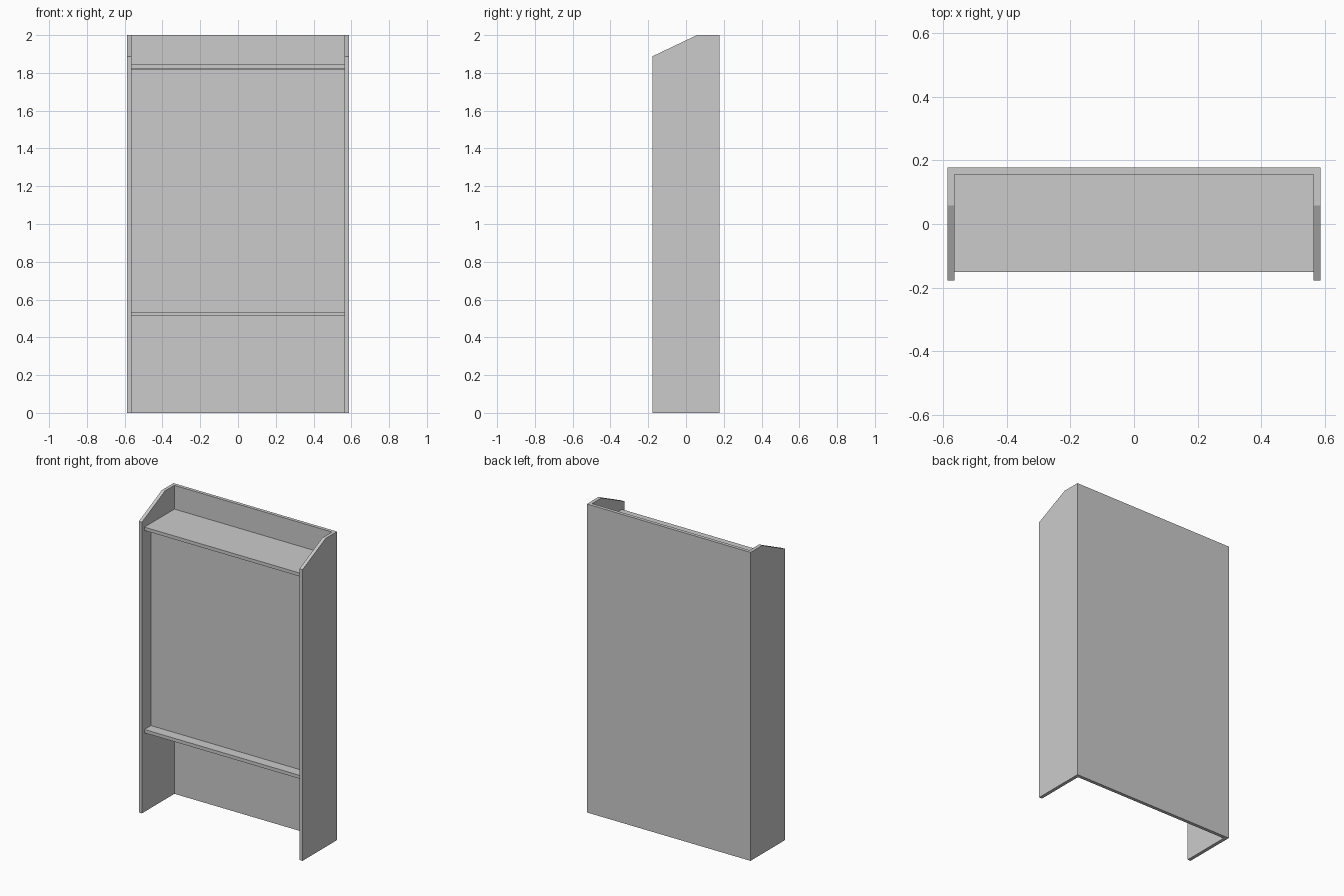
import bpy, bmesh
from mathutils import Vector

if "Cube" in bpy.data.objects:
    bpy.data.objects.remove(bpy.data.objects["Cube"])

W, D, H, T = 0.587, 0.177, 2.0, 0.022   # half width, half depth, height, board thickness
IN = W - T                              # inner half width


def finish(bm, name):
    bmesh.ops.recalc_face_normals(bm, faces=bm.faces)
    mesh = bpy.data.meshes.new(name)
    bm.to_mesh(mesh)
    bm.free()
    obj = bpy.data.objects.new(name, mesh)
    bpy.context.collection.objects.link(obj)
    return obj


def board(name, y0, y1, z0, z1):
    """Box spanning the inside width."""
    bm = bmesh.new()
    bmesh.ops.create_cube(bm, size=1)
    bmesh.ops.scale(bm, verts=bm.verts, vec=(2 * IN, y1 - y0, z1 - z0))
    bmesh.ops.translate(bm, verts=bm.verts, vec=(0, (y0 + y1) / 2, (z0 + z1) / 2))
    return finish(bm, name)


# Carcass: U-shaped plan (two sides and the back) raised to full height
bm = bmesh.new()
plan = [(-W, -D), (-IN, -D), (-IN, D - T), (IN, D - T),
        (IN, -D), (W, -D), (W, D), (-W, D)]
base = bm.faces.new([bm.verts.new((x, y, 0)) for x, y in plan])
raised = bmesh.ops.extrude_face_region(bm, geom=[base], use_keep_orig=True)
top = [g for g in raised["geom"] if isinstance(g, bmesh.types.BMVert)]
bmesh.ops.translate(bm, verts=top, vec=(0, 0, H))

# Sloping cut across the front top corners of both sides
front, rear = Vector((0, -D, 1.888)), Vector((0, 0.058, H))
slope = rear - front
cut = bmesh.ops.bisect_plane(bm, geom=bm.verts[:] + bm.edges[:] + bm.faces[:],
                             plane_co=front, plane_no=(0, -slope.z, slope.y),
                             clear_outer=True)
bmesh.ops.holes_fill(bm, edges=[e for e in bm.edges if e.is_boundary], sides=8)
finish(bm, "carcass")

# Shelves and the recessed panel between them
board("top_shelf", -0.151, D - T, 1.824, 1.846)
board("lower_shelf", -0.151, D - T, 0.512, 0.534)
board("recessed_panel", -0.085, -0.063, 0.534, 1.819)
